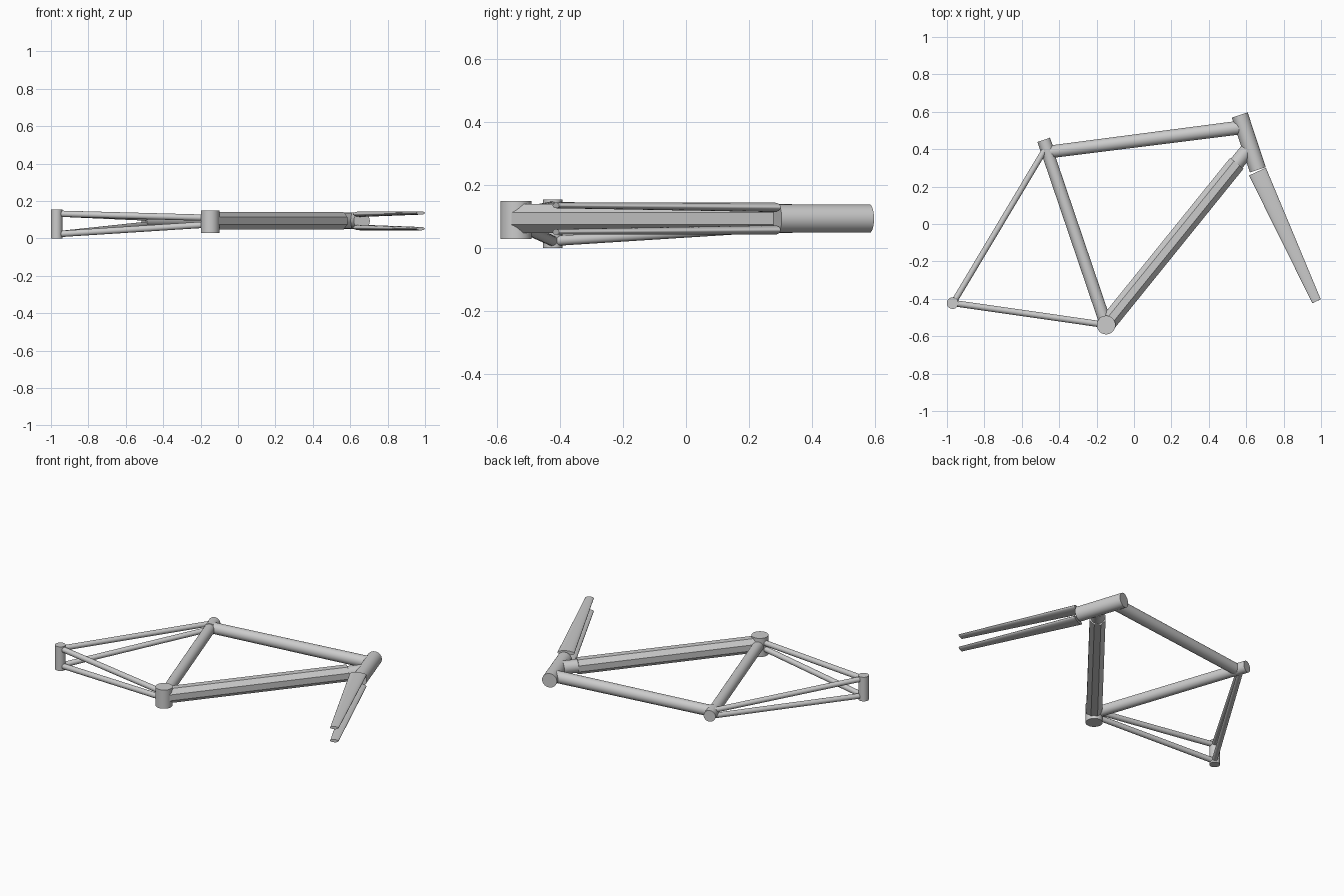
import bpy, math
from mathutils import Vector, Matrix

if "Cube" in bpy.data.objects:
    bpy.data.objects.remove(bpy.data.objects["Cube"])

ZC = 0.094          # centre plane of the main triangle


def finish(name, verts, faces, smooth=True):
    me = bpy.data.meshes.new(name)
    me.from_pydata(verts, [], faces)
    me.update()
    ob = bpy.data.objects.new(name, me)
    bpy.context.collection.objects.link(ob)
    if smooth:
        bpy.ops.object.select_all(action='DESELECT')
        ob.select_set(True)
        bpy.context.view_layer.objects.active = ob
        bpy.ops.object.shade_smooth_by_angle(angle=math.radians(40))
    return ob


def tube(name, a, b, ra, rb=None, n=32, smooth=True):
    """Capped tube from a to b; radii are numbers or (in-plane, thickness) pairs."""
    a, b = Vector(a), Vector(b)
    rb = ra if rb is None else rb
    d = (b - a).normalized()
    ref = Vector((0, 0, 1)) if abs(d.z) < 0.9 else Vector((0, 1, 0))
    u = ref.cross(d).normalized()
    w = d.cross(u)
    verts = []
    for p, r in ((a, ra), (b, rb)):
        ru, rw = r if isinstance(r, tuple) else (r, r)
        for i in range(n):
            t = 2 * math.pi * (i + 0.5) / n
            verts.append(p + u * ru * math.cos(t) + w * rw * math.sin(t))
    faces = [(i, (i + 1) % n, n + (i + 1) % n, n + i) for i in range(n)]
    faces += [tuple(reversed(range(n))), tuple(range(n, 2 * n))]
    return finish(name, verts, faces, smooth)


# hubs across the frame
tube("bottom_bracket", (-0.149, -0.54, 0.03), (-0.149, -0.54, 0.15), 0.05)
tube("rear_axle_sleeve", (-0.97, -0.423, 0), (-0.97, -0.423, 0.155), 0.031)

# main triangle
tube("seat_tube", (-0.149, -0.54, ZC), (-0.475, 0.42, ZC), 0.033)
tube("seat_collar", (-0.452, 0.36, ZC), (-0.483, 0.45, ZC), 0.036)
tube("top_tube", (-0.47, 0.383, ZC), (0.57, 0.516, ZC), 0.034, 0.037)
tube("down_tube", (-0.149, -0.54, ZC), (0.55, 0.325, ZC), 0.05, n=8, smooth=False)
tube("down_tube_socket", (0.52, 0.29, ZC), (0.605, 0.393, ZC), 0.04)
tube("head_tube", (0.565, 0.583, ZC), (0.662, 0.29, ZC), 0.045)

# paired stays and fork blades
for side, axle_z, hub_z, s in (("left", 0.132, 0.11, 1), ("right", 0.023, 0.075, -1)):
    tube("chain_stay_" + side, (-0.965, -0.423, axle_z), (-0.149, -0.54, hub_z), 0.017, n=20)
    tube("seat_stay_" + side, (-0.965, -0.42, axle_z), (-0.475, 0.40, hub_z), 0.016, n=20)
    tube("fork_blade_" + side, (0.66, 0.28, ZC + s * 0.036), (0.976, -0.413, ZC + s * 0.042),
         (0.05, 0.015), (0.025, 0.009), n=28)
